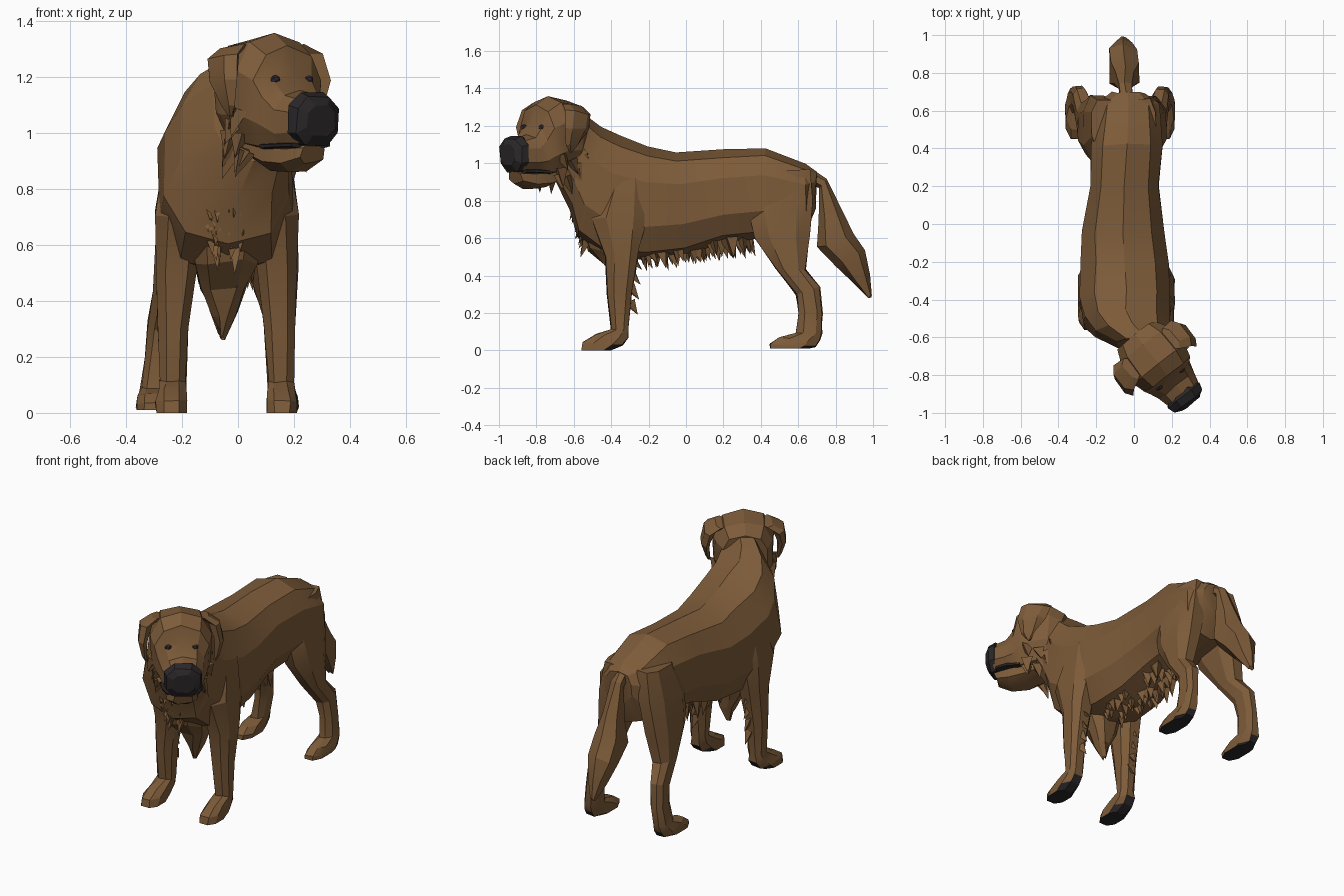
import bpy, bmesh, math, random
from mathutils import Matrix, Vector

random.seed(7)


def material(name, rgb):
    m = bpy.data.materials.new(name)
    m.diffuse_color = (*rgb, 1)
    return m


BROWN = material("brown fur", (0.205, 0.105, 0.041))
BLACK = material("black skin", (0.024, 0.020, 0.022))
EYE = material("dark eye", (0.030, 0.025, 0.038))
HEAD = Matrix.Translation((0.1, -0.7, 0)) @ Matrix.Rotation(math.radians(38), 4, 'Z')


def finish(name, bm, mat, matrix=None, sole=False, sharp=22):
    """Turn a bmesh into an object with sharp facets; soles get black faces."""
    bmesh.ops.recalc_face_normals(bm, faces=bm.faces)
    for f in bm.faces:
        f.smooth = True
        if sole and f.normal.z < -0.5 and f.calc_center_median().z < 0.06:
            f.material_index = 1
    for e in bm.edges:
        e.smooth = e.calc_face_angle(0) < math.radians(sharp)
    me = bpy.data.meshes.new(name)
    bm.to_mesh(me)
    bm.free()
    me.materials.append(mat)
    if sole:
        me.materials.append(BLACK)
    ob = bpy.data.objects.new(name, me)
    bpy.context.collection.objects.link(ob)
    if matrix:
        ob.matrix_world = matrix
    return ob


def loft(name, rings, n=8, mat=BROWN, matrix=None, sole=False, jitter=0.006, square=0.8):
    """Skin rings (y1, z1, y2, z2, centre x, half width); each spans two points in the yz plane."""
    bm = bmesh.new()
    loops = []
    for y1, z1, y2, z2, cx, hw in rings:
        loop = []
        for i in range(n):
            a = 2 * math.pi * (i + 0.5) / n
            c = math.copysign(abs(math.cos(a)) ** square, math.cos(a))
            s = math.copysign(abs(math.sin(a)) ** square, math.sin(a))
            s /= math.sin(math.pi * (0.5 if n % 4 == 2 else 0.5 - 1 / n)) ** square
            p = Vector((cx + hw * c, (y1 + y2) / 2 + (y1 - y2) / 2 * s, (z1 + z2) / 2 + (z1 - z2) / 2 * s))
            if z1 > 0.03:
                p += Vector([random.uniform(-jitter, jitter) for _ in range(3)])
            loop.append(bm.verts.new(p))
        loops.append(loop)
    for a, b in zip(loops, loops[1:]):
        for i in range(n):
            j = (i + 1) % n
            bm.faces.new((a[i], a[j], b[j], b[i]))
    bm.faces.new(loops[0])
    bm.faces.new(loops[-1])
    return finish(name, bm, mat, matrix, sole)


def tufts(name, spikes, matrix=None):
    """Fur spikes: (base, tip, radius) as three-sided pyramids."""
    bm = bmesh.new()
    for base, tip, r in spikes:
        base, tip = Vector(base), Vector(tip)
        q = (tip - base).to_track_quat('Z', 'Y')
        t = random.uniform(0, 2)
        v = [bm.verts.new(base + q @ Vector((r * math.cos(t + k * 2.094), r * math.sin(t + k * 2.094), 0)))
             for k in range(3)]
        top = bm.verts.new(tip)
        bm.faces.new(v)
        for k in range(3):
            bm.faces.new((v[k], v[(k + 1) % 3], top))
    return finish(name, bm, BROWN, matrix)


# Torso running into the neck
loft("torso_and_neck", [
    (0.70, 0.96, 0.69, 0.76, -0.03, 0.09),
    (0.64, 1.00, 0.64, 0.62, -0.03, 0.17),
    (0.42, 1.08, 0.42, 0.60, -0.04, 0.195),
    (0.20, 1.07, 0.20, 0.57, -0.05, 0.185),
    (-0.05, 1.06, 0.00, 0.51, -0.055, 0.225),
    (-0.20, 1.09, -0.22, 0.48, -0.05, 0.24),
    (-0.35, 1.14, -0.45, 0.50, -0.045, 0.25),
    (-0.45, 1.19, -0.58, 0.60, -0.04, 0.235),
    (-0.53, 1.25, -0.62, 0.75, -0.01, 0.20),
    (-0.60, 1.30, -0.69, 0.90, 0.06, 0.155)], n=10)

# Chest bib hanging between the front legs
loft("chest_bib", [
    (-0.57, 0.68, -0.25, 0.68, -0.04, 0.15),
    (-0.52, 0.54, -0.26, 0.54, -0.045, 0.12),
    (-0.42, 0.44, -0.28, 0.44, -0.05, 0.085),
    (-0.38, 0.35, -0.30, 0.36, -0.05, 0.045),
    (-0.34, 0.27, -0.32, 0.27, -0.052, 0.008)], jitter=0.01)

# Legs: rings hold the sideways distance from the spine in the fifth place
FRONT = [(-0.42, 0.90, -0.22, 0.93, 0.15, 0.08), (-0.50, 0.70, -0.20, 0.73, 0.165, 0.095),
         (-0.43, 0.50, -0.25, 0.54, 0.180, 0.078), (-0.42, 0.30, -0.29, 0.31, 0.190, 0.058),
         (-0.40, 0.11, -0.31, 0.12, 0.192, 0.048), (-0.48, 0.085, -0.31, 0.07, 0.195, 0.056),
         (-0.55, 0.045, -0.34, 0.03, 0.197, 0.060), (-0.56, 0.0, -0.40, 0.0, 0.197, 0.058)]
HIND = [(0.40, 0.96, 0.66, 0.97, 0.10, 0.07), (0.33, 0.76, 0.68, 0.80, 0.125, 0.085),
        (0.37, 0.60, 0.66, 0.60, 0.150, 0.078), (0.48, 0.44, 0.64, 0.43, 0.175, 0.060),
        (0.59, 0.30, 0.715, 0.34, 0.200, 0.044), (0.605, 0.20, 0.73, 0.20, 0.210, 0.042),
        (0.59, 0.09, 0.725, 0.09, 0.220, 0.045), (0.50, 0.07, 0.715, 0.05, 0.225, 0.054),
        (0.45, 0.035, 0.69, 0.02, 0.225, 0.057), (0.45, 0.01, 0.66, 0.01, 0.225, 0.055)]
for side, sx, spread in (("left", 1, 0.9), ("right", -1, 1.2)):
    for part, rings, k in (("front_leg", FRONT, 1), ("hind_leg", HIND, spread)):
        loft(f"{part}_{side}", [(*r[:4], -0.04 + sx * k * r[4], r[5]) for r in rings], sole=True, jitter=0.004)

# Tail with a bushy middle
loft("tail", [
    (0.64, 0.90, 0.66, 0.98, -0.04, 0.035),
    (0.71, 0.87, 0.755, 0.92, -0.045, 0.035),
    (0.715, 0.70, 0.84, 0.745, -0.05, 0.06),
    (0.70, 0.55, 0.90, 0.62, -0.05, 0.085),
    (0.80, 0.45, 0.96, 0.53, -0.055, 0.08),
    (0.89, 0.36, 0.985, 0.40, -0.055, 0.05),
    (0.975, 0.28, 0.997, 0.29, -0.055, 0.012)], n=6)

# Head, turned towards +x: skull with muzzle, then jaw
loft("skull_and_muzzle", [
    (0.15, 1.29, 0.12, 0.98, 0, 0.13),
    (0.08, 1.34, 0.06, 0.95, 0, 0.165),
    (-0.05, 1.355, -0.05, 0.93, 0, 0.175),
    (-0.13, 1.31, -0.11, 0.92, 0, 0.155),
    (-0.155, 1.21, -0.15, 0.93, 0, 0.135),
    (-0.20, 1.15, -0.19, 0.935, 0, 0.12),
    (-0.285, 1.13, -0.27, 0.95, 0, 0.10)], n=10, matrix=HEAD)
loft("lower_jaw", [
    (0.04, 1.00, 0.03, 0.92, 0, 0.09),
    (-0.09, 0.98, -0.09, 0.87, 0, 0.10),
    (-0.19, 0.97, -0.19, 0.862, 0, 0.085),
    (-0.275, 0.96, -0.26, 0.895, 0, 0.055)], matrix=HEAD)

# Black nose with overhanging lips, and the mouth line
loft("nose_and_lips", [
    (-0.235, 1.13, -0.25, 1.00, 0, 0.080),
    (-0.265, 1.145, -0.26, 0.955, 0, 0.112),
    (-0.305, 1.13, -0.295, 0.955, 0, 0.103),
    (-0.325, 1.10, -0.32, 0.99, 0, 0.065)], mat=BLACK, matrix=HEAD, jitter=0.004)
loft("mouth_line", [
    (-0.11, 0.965, -0.11, 0.940, 0, 0.126),
    (-0.19, 0.970, -0.19, 0.945, 0, 0.119),
    (-0.26, 0.970, -0.26, 0.945, 0, 0.095)], mat=BLACK, matrix=HEAD, jitter=0.002)

# Folded ears and eyes
EAR = [(-0.05, 1.32, 0.09, 1.30, 0.13, 0.03), (-0.08, 1.285, 0.09, 1.26, 0.19, 0.035),
       (-0.10, 1.19, 0.06, 1.18, 0.212, 0.025), (-0.08, 1.10, 0.00, 1.10, 0.200, 0.015),
       (-0.05, 1.06, -0.03, 1.06, 0.190, 0.006)]
for side, sx in (("left", 1), ("right", -1)):
    loft(f"ear_{side}", [(*r[:4], sx * r[4], r[5]) for r in EAR], n=6, matrix=HEAD, jitter=0.004)
    bm = bmesh.new()
    bmesh.ops.create_icosphere(bm, subdivisions=1, radius=0.02)
    finish(f"eye_{side}", bm, EYE, HEAD @ Matrix.Translation((sx * 0.075, -0.150, 1.193))
           @ Matrix.Diagonal((1.1, 0.8, 0.8, 1)))

# Fur tufts: belly fringe, chest front, backs of the front legs, cheeks
U = random.uniform
belly = []
for i in range(46):
    y = -0.24 + 0.58 * i / 45
    x = U(-0.1, 0.1)
    z = 0.505 + 0.16 * max(0, y + 0.12) + 0.5 * abs(x) ** 1.5
    belly.append(((x - 0.05, y, z + 0.03), (x * 1.1 - 0.05, y + U(0, 0.04), z - U(0.05, 0.085)), 0.035))
tufts("belly_fringe", belly)

chest = []
for i in range(34):
    t = U(0, 1)
    x = U(-0.1, 0.1) * (0.5 + 0.5 * t)
    y, z = -0.545 - 0.06 * t + 0.6 * x * x, 0.56 + 0.24 * t
    chest.append(((x - 0.045, y + 0.02, z + 0.03), (x * 0.8 - 0.045, y - U(0.0, 0.03), z - U(0.04, 0.08)), 0.03))
tufts("chest_tufts", chest)

tufts("front_leg_feathers", [((-0.04 + sx * 0.185, -0.30, z + 0.04), (-0.04 + sx * 0.18, -0.25 + 0.1 * (z - 0.3), z - 0.03), 0.03)
                             for sx in (-1, 1) for z in (0.22, 0.30, 0.38, 0.46)])

cheek = []
for i in range(18):
    sx, y, z = (-1) ** i, U(-0.07, 0.1), U(0.93, 1.10)
    b = 0.11 + 0.3 * (z - 0.93)
    cheek.append(((sx * b, y, z), (sx * (b + 0.025), y + U(0, 0.03), z - U(0.07, 0.11)), 0.04))
tufts("cheek_tufts", cheek, HEAD)
